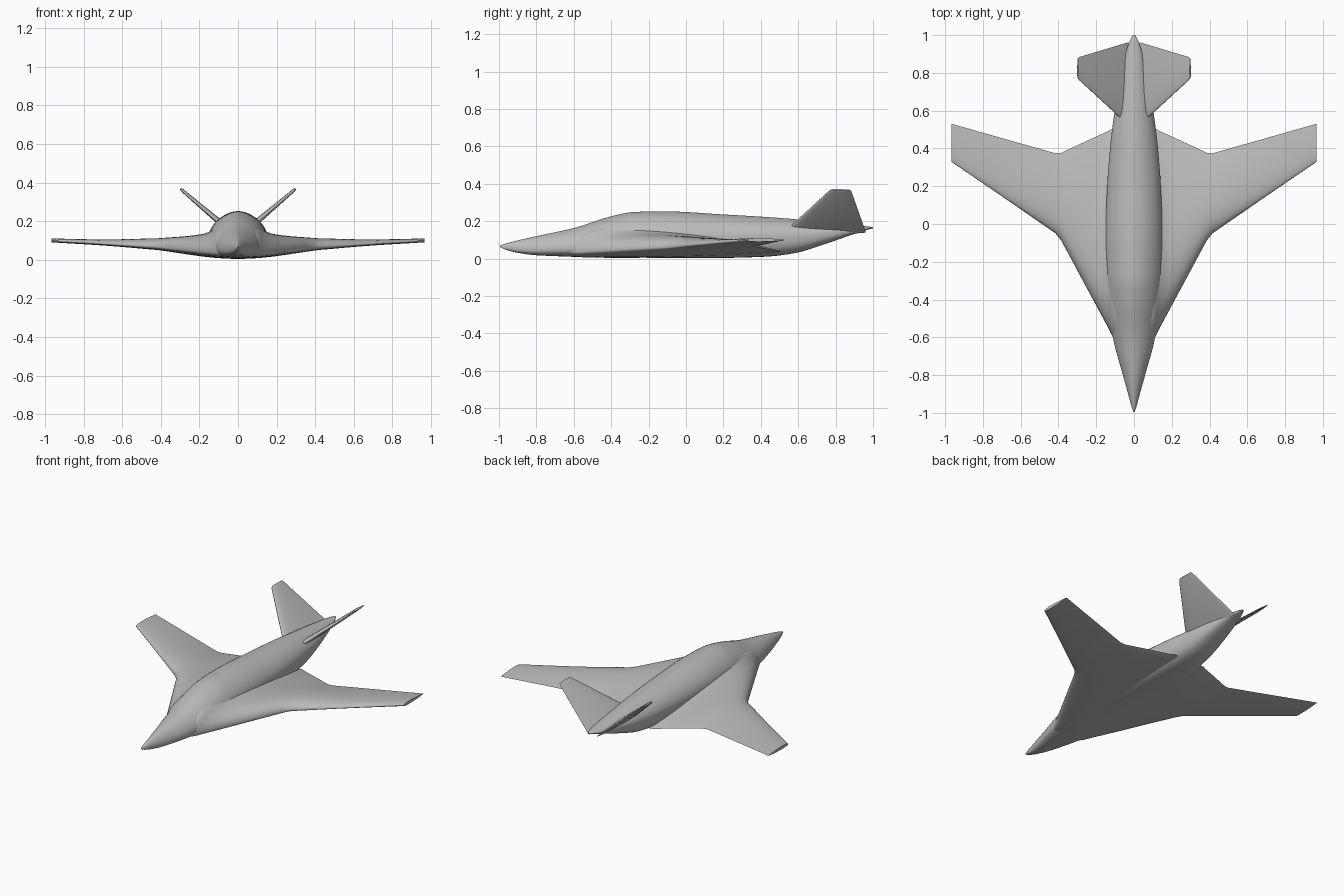
import bpy, bmesh, math

cube = bpy.data.objects.get("Cube")
if cube:
    bpy.data.objects.remove(cube, do_unlink=True)

grey = bpy.data.materials.new("airframe grey")
grey.use_nodes = True
grey.diffuse_color = (0.5, 0.5, 0.5, 1)
grey.node_tree.nodes["Principled BSDF"].inputs["Base Color"].default_value = (0.5, 0.5, 0.5, 1)


def refine(rows, steps):
    """Smoothly fill in stations between the key rows (first column rises)."""
    def slope(i, c):
        if i in (0, len(rows) - 1):
            a, b = (0, 1) if i == 0 else (i - 1, i)
            return (rows[b][c] - rows[a][c]) / (rows[b][0] - rows[a][0])
        s = [(rows[k + 1][c] - rows[k][c]) / (rows[k + 1][0] - rows[k][0]) for k in (i - 1, i)]
        return 0 if s[0] * s[1] <= 0 else 2 * s[0] * s[1] / (s[0] + s[1])
    out = []
    for i in range(len(rows) - 1):
        h = rows[i + 1][0] - rows[i][0]
        for k in range(steps):
            t = k / steps
            row = [rows[i][0] + t * h]
            for c in range(1, len(rows[0])):
                p, q = rows[i][c], rows[i + 1][c]
                row.append(p * (2*t**3 - 3*t**2 + 1) + q * (3*t**2 - 2*t**3)
                           + h * slope(i, c) * (t**3 - 2*t**2 + t) + h * slope(i + 1, c) * (t**3 - t**2))
            out.append(row)
    return out + [list(rows[-1])]


def loft(name, rings, cap_start=True, mirror=False):
    """Skin closed rings into a smooth shaded object."""
    bm = bmesh.new()
    loops = [[bm.verts.new(p) for p in ring] for ring in rings]
    n = len(loops[0])
    for a, b in zip(loops, loops[1:]):
        for i in range(n):
            j = (i + 1) % n
            bm.faces.new((a[i], a[j], b[j], b[i]))
    if cap_start:
        bm.faces.new(loops[0])
    bm.faces.new(loops[-1])
    bmesh.ops.recalc_face_normals(bm, faces=bm.faces)
    mesh = bpy.data.meshes.new(name)
    bm.to_mesh(mesh)
    bm.free()
    mesh.materials.append(grey)
    obj = bpy.data.objects.new(name, mesh)
    bpy.context.collection.objects.link(obj)
    if mirror:
        obj.modifiers.new("Mirror", 'MIRROR').use_clip = True
    bpy.ops.object.select_all(action='DESELECT')
    obj.select_set(True)
    bpy.context.view_layer.objects.active = obj
    bpy.ops.object.shade_smooth_by_angle(angle=math.radians(45))
    return obj


def body_ring(y, width, bottom, middle, top, n=48):
    """Rounded hump above, flattened belly below."""
    ring = []
    for i in range(n):
        a = 2 * math.pi * i / n
        c, s = math.cos(a), math.sin(a)
        e = 2 / 1.75 if s > 0 else 2 / 2.8
        height = top - middle if s > 0 else middle - bottom
        ring.append((width * math.copysign(abs(c) ** e, c), y,
                     middle + height * math.copysign(abs(s) ** e, s)))
    return ring


def foil(t):
    return 10 * (0.2969 * math.sqrt(t) - 0.126*t - 0.3516*t*t + 0.2843*t**3 - 0.1036*t**4)


def foil_ring(x, front, back, bottom, middle, top, lift=(0, 1), n=24):
    """Aerofoil slice, thickness measured along the lift direction in x and z."""
    ts = [(1 - math.cos(math.pi * i / n)) / 2 for i in range(n + 1)]
    pts = [(t, (top - middle) * foil(t)) for t in ts]
    pts += [(t, (bottom - middle) * foil(t) ** 0.7) for t in reversed(ts[1:-1])]
    return [(x + lift[0] * h, front + t * (back - front), middle + lift[1] * h) for t, h in pts]


# Fuselage: y, half width, bottom, widest height, top
body = [
    (-0.995, 0.003, 0.062, 0.065, 0.069),
    (-0.97, 0.012, 0.05, 0.063, 0.079),
    (-0.9, 0.031, 0.031, 0.058, 0.097),
    (-0.8, 0.059, 0.018, 0.054, 0.12),
    (-0.6, 0.112, 0.01, 0.062, 0.163),
    (-0.4, 0.142, 0.006, 0.09, 0.226),
    (-0.27, 0.149, 0.005, 0.11, 0.25),
    (-0.1, 0.152, 0.004, 0.12, 0.252),
    (0.2, 0.142, 0.004, 0.12, 0.236),
    (0.42, 0.125, 0.01, 0.12, 0.223),
    (0.58, 0.105, 0.029, 0.122, 0.211),
    (0.75, 0.078, 0.08, 0.138, 0.194),
    (0.9, 0.045, 0.132, 0.155, 0.179),
    (0.97, 0.022, 0.154, 0.163, 0.172),
    (1.0, 0.006, 0.162, 0.165, 0.168),
]
loft("fuselage", [body_ring(*r) for r in refine(body, 5)])

# Wings: x, leading edge, trailing edge, bottom, edge height, top
inner = [
    (0.0, -0.72, 0.51, 0.004, 0.035, 0.19),
    (0.1, -0.618, 0.508, 0.008, 0.037, 0.176),
    (0.14, -0.543, 0.49, 0.012, 0.04, 0.15),
    (0.18, -0.469, 0.472, 0.016, 0.044, 0.134),
    (0.25, -0.339, 0.44, 0.026, 0.051, 0.124),
    (0.385, -0.088, 0.377, 0.046, 0.063, 0.113),
]
outer = [
    (0.415, -0.05, 0.374, 0.05, 0.066, 0.111),
    (0.69, 0.14, 0.452, 0.073, 0.083, 0.105),
    (0.965, 0.328, 0.53, 0.09, 0.1, 0.11),
]
stations = refine(inner, 5) + refine(outer, 6)
loft("wings", [foil_ring(*r) for r in stations], cap_start=False, mirror=True)

# Canted tail fins
tilt = math.atan2(0.23, 0.27)
lift = (-math.sin(tilt), math.cos(tilt))
fins = [(0.03, 0.523, 0.962, 0.14, 0.017), (0.29, 0.762, 0.884, 0.36, 0.008),
        (0.298, 0.775, 0.875, 0.368, 0.005)]
rings = [foil_ring(x, f, b, z - h, z, z + h, lift) for x, f, b, z, h in fins]
loft("tail_fins", rings, mirror=True)
